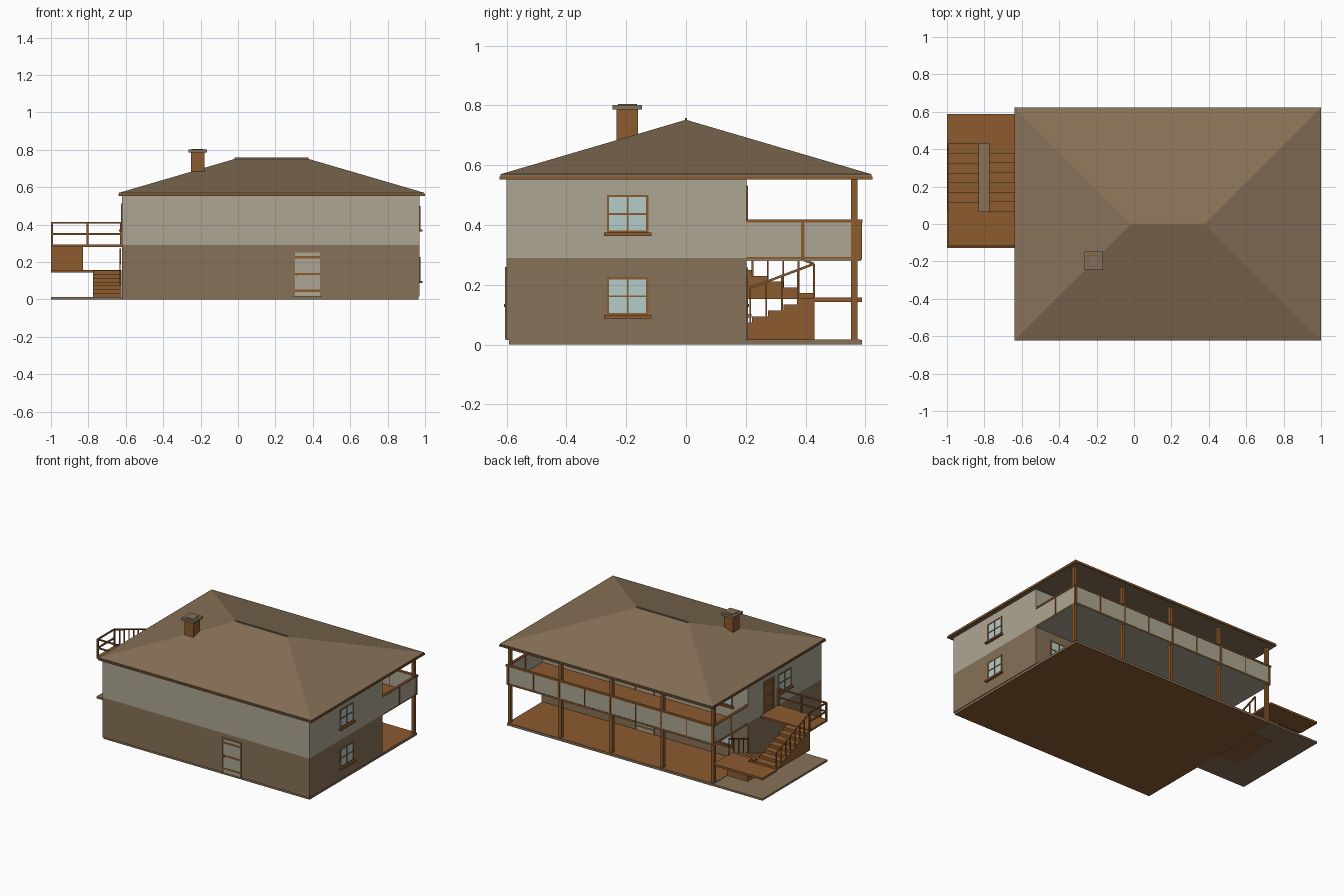
import bpy, bmesh, math
from mathutils import Vector, Matrix

if "Cube" in bpy.data.objects:
    bpy.data.objects.remove(bpy.data.objects["Cube"])


def mat(name, r, g, b):
    m = bpy.data.materials.new(name)
    lin = lambda c: ((c / 255 + 0.055) / 1.055) ** 2.4
    m.diffuse_color = (lin(r), lin(g), lin(b), 1)
    m.use_nodes = True
    m.node_tree.nodes["Principled BSDF"].inputs["Base Color"].default_value = m.diffuse_color
    return m


TAUPE = mat("taupe_render", 134, 113, 87)
GREY = mat("pale_grey_render", 172, 166, 146)
WOOD = mat("brown_wood", 140, 91, 47)
GLASS = mat("window_glass", 180, 204, 202)
STONE = mat("grey_stone", 128, 114, 94)


def finish(name, bm, material):
    bmesh.ops.recalc_face_normals(bm, faces=bm.faces)
    me = bpy.data.meshes.new(name)
    bm.to_mesh(me)
    bm.free()
    me.materials.append(material)
    ob = bpy.data.objects.new(name, me)
    bpy.context.collection.objects.link(ob)
    return ob


def box(name, x0, x1, y0, y1, z0, z1, material):
    bm = bmesh.new()
    bmesh.ops.create_cube(bm, size=1)
    bmesh.ops.scale(bm, verts=bm.verts, vec=(abs(x1 - x0), abs(y1 - y0), abs(z1 - z0)))
    bmesh.ops.translate(bm, verts=bm.verts, vec=((x0 + x1) / 2, (y0 + y1) / 2, (z0 + z1) / 2))
    return finish(name, bm, material)


def bar(name, a, b, t, material):
    a, b = Vector(a), Vector(b)
    d = b - a
    bm = bmesh.new()
    bmesh.ops.create_cube(bm, size=1)
    m = Matrix.Translation((a + b) / 2) @ d.to_track_quat('Z', 'Y').to_matrix().to_4x4()
    bmesh.ops.transform(bm, matrix=m @ Matrix.Diagonal((t, t, d.length, 1)), verts=bm.verts)
    return finish(name, bm, material)


# Wall planes: axis, position, outward sign
WALLS = {"front": ("y", -0.60, -1), "back": ("y", 0.202, 1),
         "right": ("x", 0.97, 1), "left": ("x", -0.62, -1)}


def plate(name, wall, u0, u1, z0, z1, depth, material):
    axis, p, s = WALLS[wall]
    q0, q1 = p - s * 0.004, p + s * depth
    if axis == "y":
        return box(name, u0, u1, q0, q1, z0, z1, material)
    return box(name, q0, q1, u0, u1, z0, z1, material)


def window(wall, u, z0, w=0.14, h=0.128):
    n = wall + "_window_"
    a, b, z1, t = u - w / 2, u + w / 2, z0 + h, 0.008
    plate(n + "glass", wall, a, b, z0, z1, 0.002, GLASS)
    for c, tt in ((a, t), (u - 0.0025, 0.005), (b - t, t)):
        plate(n + "upright", wall, c, c + tt, z0, z1, 0.005, WOOD)
    for c, tt in ((z0, t), (z0 + h / 2 - 0.003, 0.006), (z1 - t, t)):
        plate(n + "crossbar", wall, a, b, c, c + tt, 0.005, WOOD)
    plate(n + "sill", wall, a - 0.01, b + 0.01, z0 - 0.01, z0 + 0.002, 0.017, WOOD)


def door(wall, u, z0, h=0.243, w=0.152, leaf=GREY):
    n = wall + "_door_"
    a, b = u - w / 2, u + w / 2
    for c in (a, b - 0.009):
        plate(n + "jamb", wall, c, c + 0.009, z0, z0 + h, 0.006, TAUPE)
    plate(n + "lintel", wall, a, b, z0 + h - 0.009, z0 + h, 0.006, TAUPE)
    plate(n + "leaf", wall, a + 0.008, b - 0.008, z0, z0 + h - 0.008, 0.002, leaf)
    for f in (0.12, 0.49, 0.86):
        plate(n + "rail", wall, a + 0.009, b - 0.009, z0 + h * f - 0.006, z0 + h * f + 0.006, 0.004, WOOD)
    plate(n + "handle", wall, a + 0.014, a + 0.022, z0 + h * 0.45, z0 + h * 0.49, 0.009, WOOD)


# Ground slabs and porch deck
box("house_slab", -0.62, 0.965, -0.592, 0.588, 0.002, 0.016, TAUPE)
box("slab_underside", -0.62, 0.965, -0.592, 0.588, 0, 0.002, WOOD)
box("stair_slab", -1, -0.62, -0.125, 0.588, 0.001, 0.014, TAUPE)
box("porch_deck", -0.615, 0.96, 0.2, 0.583, 0.012, 0.017, WOOD)

# Two storeys
box("lower_storey", -0.62, 0.97, -0.6, 0.202, 0.016, 0.29, TAUPE)
box("upper_storey", -0.62, 0.97, -0.6, 0.202, 0.29, 0.557, GREY)

# Hipped roof with fascia, soffit and ridge cap
box("roof_fascia", -0.64, 1.0, -0.624, 0.624, 0.553, 0.563, WOOD)
box("roof_soffit", -0.63, 0.99, -0.614, 0.614, 0.552, 0.556, TAUPE)
bm = bmesh.new()
low = [bm.verts.new((x, y, 0.562)) for x, y in ((-0.637, -0.62), (0.997, -0.62), (0.997, 0.62), (-0.637, 0.62))]
edge = [bm.verts.new((v.co.x, v.co.y, 0.57)) for v in low]
r0, r1 = bm.verts.new((-0.015, 0, 0.752)), bm.verts.new((0.375, 0, 0.752))
bm.faces.new([v for v in reversed(low)])
for i in range(4):
    j = (i + 1) % 4
    bm.faces.new((low[i], low[j], edge[j], edge[i]))
bm.faces.new((edge[0], edge[1], r1, r0))
bm.faces.new((edge[1], edge[2], r1))
bm.faces.new((edge[2], edge[3], r0, r1))
bm.faces.new((edge[3], edge[0], r0))
finish("hipped_roof", bm, TAUPE)
box("ridge_cap", -0.018, 0.378, -0.004, 0.004, 0.744, 0.758, TAUPE)

# Chimney
box("chimney_stack", -0.25, -0.18, -0.232, -0.16, 0.62, 0.788, WOOD)
box("chimney_cap", -0.265, -0.167, -0.245, -0.147, 0.786, 0.802, STONE)
box("chimney_flue", -0.248, -0.184, -0.228, -0.164, 0.8, 0.804, WOOD)
box("flue_lid", -0.242, -0.19, -0.222, -0.17, 0.8, 0.8055, STONE)

# Windows and doors
door("front", 0.372, 0.017)
for z in (0.098, 0.373):
    window("right", -0.195, z)
window("left", -0.195, 0.373)
door("left", -0.02, 0.292, 0.22, 0.11, WOOD)
for z in (0.018, 0.292):
    door("back", 0.175, z, 0.24)
    for x in (0.78, -0.43):
        window("back", x, z + 0.082)

# Balcony floor: wood boards on a rendered slab
box("balcony_slab", -0.62, 0.965, 0.2, 0.585, 0.28, 0.286, GREY)
box("balcony_boards", -0.62, 0.968, 0.2, 0.588, 0.285, 0.293, WOOD)

# Porch columns
for i in range(5):
    x = -0.607 + i * 0.391
    box("porch_column", x - 0.011, x + 0.011, 0.552, 0.574, 0.015, 0.556, WOOD)

# Balcony parapet: panels, posts and top rail
box("back_parapet", -0.615, 0.965, 0.577, 0.585, 0.293, 0.408, GREY)
box("back_top_rail", -0.625, 0.975, 0.573, 0.59, 0.408, 0.419, WOOD)
for i in range(9):
    x = -0.612 + i * 0.1965
    t = 0.007 if i % 2 == 0 else 0.003
    box("parapet_post", x - t, x + t, 0.574, 0.589, 0.285, 0.412, WOOD)
for x in (-0.614, 0.964):
    box("side_parapet", x - 0.004, x + 0.004, 0.2, 0.58, 0.293, 0.408, GREY)
    box("side_top_rail", x - 0.008, x + 0.008, 0.2, 0.58, 0.408, 0.419, WOOD)
    for y in (0.39, 0.58):
        box("side_post", x - 0.007, x + 0.007, y - 0.006, y + 0.006, 0.285, 0.412, WOOD)


# Stair flights as extruded stepped profiles
def flight(name, x0, x1, y_low, y_high, z_low, z_high, base, n=7):
    prof = [(y_low, base)]
    for i in range(n):
        z = z_low + (z_high - z_low) * (i + 1) / n
        prof += [(y_low + (y_high - y_low) * i / n, z), (y_low + (y_high - y_low) * (i + 1) / n, z)]
    prof.append((y_high, base))
    b = bmesh.new()
    f = b.faces.new([b.verts.new((x0, y, z)) for y, z in prof])
    out = bmesh.ops.extrude_face_region(b, geom=[f])
    bmesh.ops.translate(b, vec=(x1 - x0, 0, 0), verts=[v for v in out["geom"] if isinstance(v, bmesh.types.BMVert)])
    finish(name, b, WOOD)


flight("lower_flight", -0.775, -0.622, 0.065, 0.43, 0.014, 0.155, 0)
flight("upper_flight", -1.0, -0.83, 0.43, 0.065, 0.153, 0.288, 0.153)
box("stair_landing", -1, -0.622, 0.43, 0.588, 0.143, 0.157, WOOD)
box("top_platform", -1, -0.62, -0.128, 0.068, 0.28, 0.293, WOOD)


# Sloped handrails with balusters
def handrail(name, x, y0, y1, z0, z1, n):
    bar(name, (x, y0, z0 + 0.115), (x, y1, z1 + 0.115), 0.008, WOOD)
    for i in range(n + 1):
        f = i / n
        y, z = y0 + (y1 - y0) * f, z0 + (z1 - z0) * f
        bar(name + "_baluster", (x, y, z - 0.01), (x, y, z + 0.115), 0.006, WOOD)


handrail("lower_handrail", -0.63, 0.215, 0.428, 0.075, 0.155, 4)
handrail("upper_handrail", -0.994, 0.428, 0.068, 0.155, 0.292, 7)

# Platform guard rail on two sides
for z in (0.35, 0.41):
    bar("front_guard_rail", (-0.998, -0.119, z), (-0.622, -0.119, z), 0.009, WOOD)
    bar("side_guard_rail", (-0.995, -0.119, z), (-0.995, 0.068, z), 0.009, WOOD)
for x, y in ((-0.995, -0.119), (-0.805, -0.119), (-0.626, -0.119), (-0.995, 0.064)):
    bar("guard_post", (x, y, 0.285), (x, y, 0.413), 0.01, WOOD)
